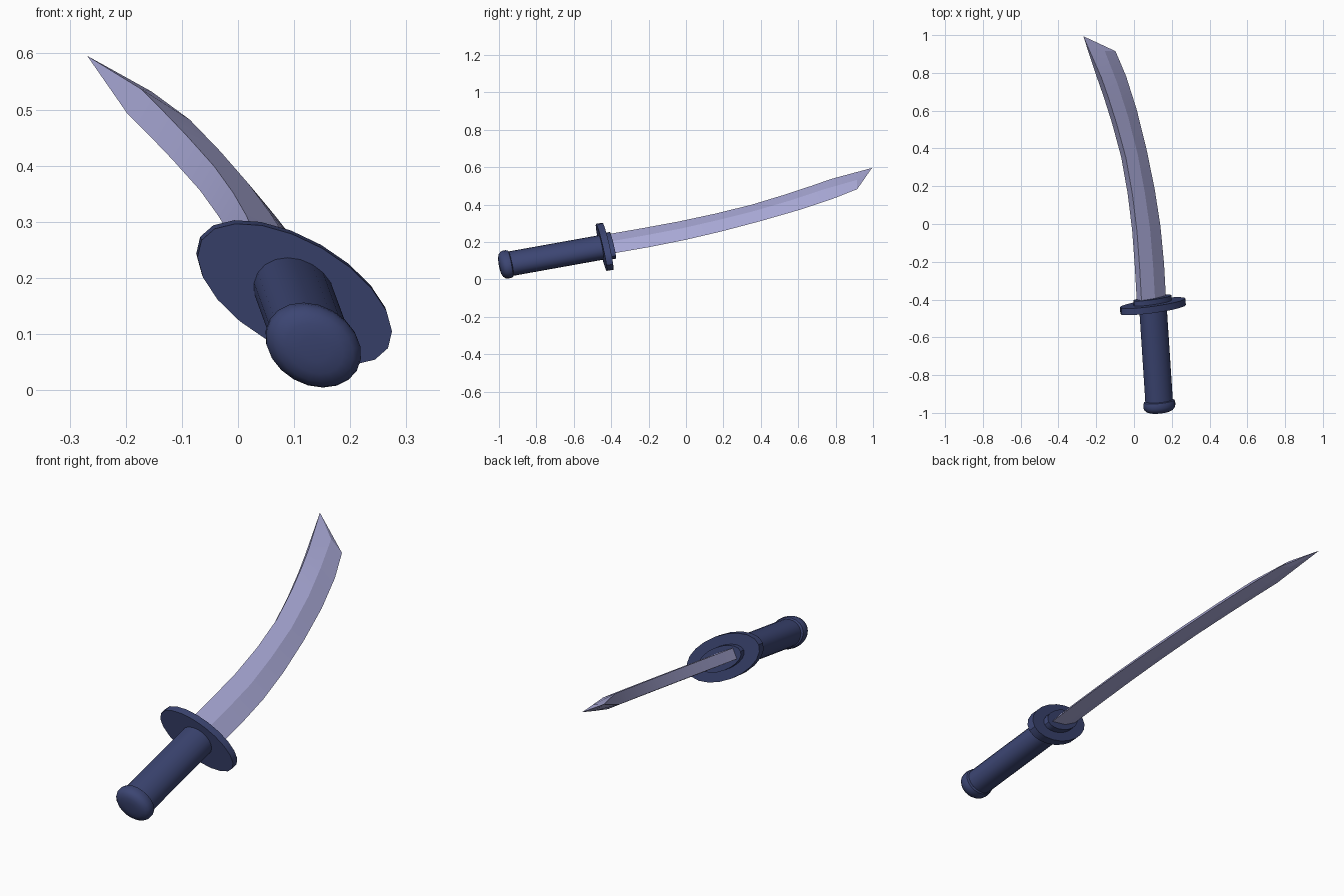
import bpy, bmesh, math
from mathutils import Vector, Matrix

if "Cube" in bpy.data.objects:
    bpy.data.objects.remove(bpy.data.objects["Cube"])

# Sword frame: local Z runs along the grip, local X across the blade towards the cutting edge
axis = Vector((-0.064, 0.982, 0.176)).normalized()
wide = Vector((0.857, 0.147, -0.494))
wide = (wide - axis * wide.dot(axis)).normalized()
thin = axis.cross(wide)
FRAME = Matrix.Translation((0.10, -0.435, 0.174)) @ Matrix((wide, thin, axis)).transposed().to_4x4()


def material(name, color):
    m = bpy.data.materials.new(name)
    m.diffuse_color = (*color, 1)
    m.use_nodes = True
    m.node_tree.nodes["Principled BSDF"].inputs["Base Color"].default_value = m.diffuse_color
    return m


NAVY = material("navy", (0.045, 0.06, 0.17))
STEEL = material("pale_steel", (0.40, 0.40, 0.68))


def finish(name, bm, mat, angle=None):
    bmesh.ops.recalc_face_normals(bm, faces=bm.faces)
    mesh = bpy.data.meshes.new(name)
    bm.to_mesh(mesh)
    bm.free()
    ob = bpy.data.objects.new(name, mesh)
    bpy.context.collection.objects.link(ob)
    ob.matrix_world = FRAME
    mesh.materials.append(mat)
    if angle:
        bpy.ops.object.select_all(action='DESELECT')
        ob.select_set(True)
        bpy.context.view_layer.objects.active = ob
        bpy.ops.object.shade_smooth_by_angle(angle=math.radians(angle))
    return ob


def oval_lathe(name, a, b, profile, n=20):
    """Stack of ovals; profile is (scale, height) pairs."""
    bm = bmesh.new()
    rings = [[bm.verts.new((a * s * math.cos(2 * math.pi * i / n),
                            b * s * math.sin(2 * math.pi * i / n), z)) for i in range(n)]
             for s, z in profile]
    for r, q in zip(rings, rings[1:]):
        for i in range(n):
            j = (i + 1) % n
            bm.faces.new((r[i], r[j], q[j], q[i]))
    bm.faces.new(rings[0])
    bm.faces.new(rings[-1])
    return finish(name, bm, NAVY, 35)


# Hilt parts
oval_lathe("grip", 0.077, 0.062, [(1, -0.53), (1, 0)])
oval_lathe("guard", 0.194, 0.096, [(1, -0.018), (1, 0.018)])
oval_lathe("collar", 0.113, 0.052, [(1, 0.01), (1, 0.045)])
oval_lathe("pommel", 0.09, 0.070, [(0.3, -0.574), (0.6, -0.571), (0.82, -0.564), (0.95, -0.553),
                                   (1, -0.54), (1, -0.525), (0.96, -0.513), (0.86, -0.508)])

# Blade: flat spine, mid ridge on both sides, sharp edge; (spine, ridge, edge) as (x, z)
stations = [
    ((-0.082, 0.02), (0.000, 0.02), (0.083, 0.02)),
    ((-0.080, 0.22), (0.002, 0.22), (0.085, 0.22)),
    ((-0.082, 0.42), (-0.002, 0.42), (0.078, 0.42)),
    ((-0.095, 0.62), (-0.020, 0.62), (0.058, 0.62)),
    ((-0.120, 0.82), (-0.048, 0.83), (0.024, 0.84)),
    ((-0.163, 1.01), (-0.092, 1.04), (-0.020, 1.06)),
    ((-0.204, 1.16), (-0.142, 1.22), (-0.072, 1.25)),
    ((-0.238, 1.27), (-0.200, 1.405), (-0.127, 1.393)),
]
bm = bmesh.new()
rings = []
for k, (s, r, e) in enumerate(stations):
    hr = 0.027 if k < 7 else 0.014
    pts = [(s, 0.025), (r, hr), (e, 0), (r, -hr), (s, -0.025)]
    rings.append([bm.verts.new((p[0], h, p[1])) for p, h in pts])
for r, q in zip(rings, rings[1:]):
    for i in range(5):
        j = (i + 1) % 5
        bm.faces.new((r[i], r[j], q[j], q[i]))
bm.faces.new(rings[0])
tip = bm.verts.new((-0.318, 0, 1.502))
for i in range(5):
    bm.faces.new((rings[-1][i], rings[-1][(i + 1) % 5], tip))
finish("blade", bm, STEEL, 12)
